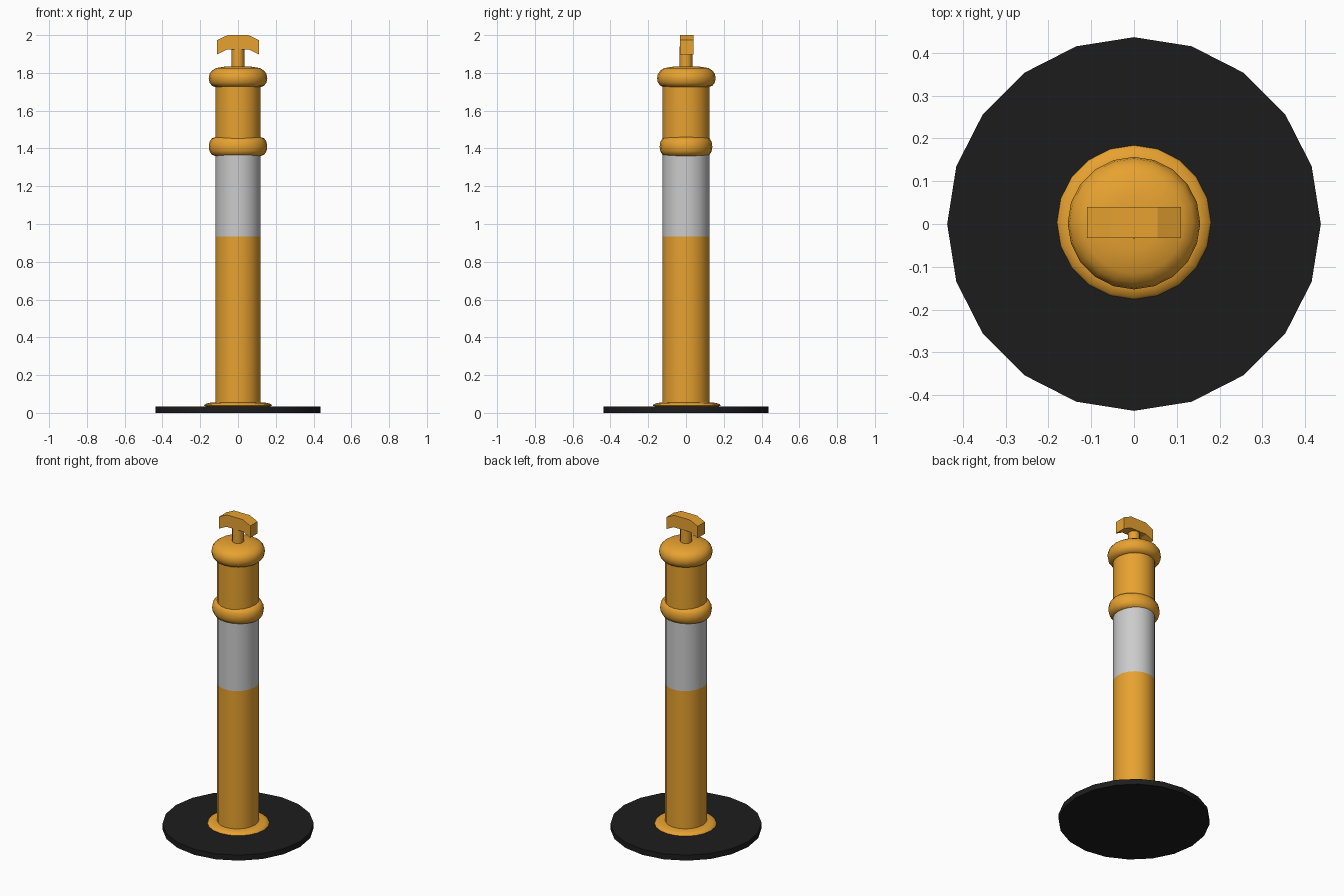
import bpy, bmesh, math

if "Cube" in bpy.data.objects:
    bpy.data.objects.remove(bpy.data.objects["Cube"])


def material(name, color):
    m = bpy.data.materials.new(name)
    m.diffuse_color = (*color, 1)
    m.use_nodes = True
    m.node_tree.nodes["Principled BSDF"].inputs["Base Color"].default_value = m.diffuse_color
    return m


ORANGE = material("orange", (0.80, 0.36, 0.03))
BLACK = material("black", (0.012, 0.012, 0.012))
WHITE = material("reflective_white", (0.68, 0.68, 0.68))


def finish(name, bm, mat, smooth=None):
    bmesh.ops.recalc_face_normals(bm, faces=bm.faces)
    me = bpy.data.meshes.new(name)
    bm.to_mesh(me)
    bm.free()
    me.materials.append(mat)
    ob = bpy.data.objects.new(name, me)
    bpy.context.collection.objects.link(ob)
    if smooth:
        bpy.ops.object.select_all(action='DESELECT')
        ob.select_set(True)
        bpy.context.view_layer.objects.active = ob
        bpy.ops.object.shade_smooth_by_angle(angle=math.radians(smooth))
    return ob


def lathe(name, profile, mat, sides=20, sy=1.0, y0=0.0, caps=(True, True), smooth=40):
    """Revolve (radius, z) points about z; sy squashes in y."""
    bm = bmesh.new()
    rings = []
    for r, z in profile:
        rings.append([bm.verts.new((r * math.cos(2 * math.pi * i / sides),
                                    y0 + sy * r * math.sin(2 * math.pi * i / sides), z))
                      for i in range(sides)])
    for a, b in zip(rings, rings[1:]):
        for i in range(sides):
            j = (i + 1) % sides
            bm.faces.new((a[i], a[j], b[j], b[i]))
    for ring, cap in zip((rings[0], rings[-1]), caps):
        if cap:
            bm.faces.new(ring)
    return finish(name, bm, mat, smooth)


# rubber base and the flange on it
lathe("base_disc", [(0.437, 0.0), (0.437, 0.035)], BLACK)
lathe("foot_flange", [(0.165, 0.033), (0.18, 0.038), (0.175, 0.046), (0.155, 0.053), (0.12, 0.056)],
      ORANGE, y0=0.004)

# tube sections
TUBE, SQ = 0.12, 1.03
lathe("lower_post", [(TUBE, 0.04), (TUBE, 0.935)], ORANGE, sy=SQ)
lathe("reflective_band", [(TUBE, 0.935), (TUBE, 1.365)], WHITE, sy=SQ, caps=(False, False))
lathe("upper_post", [(TUBE, 1.365), (TUBE, 1.76)], ORANGE, sy=SQ)

# rounded collar and cap
lathe("middle_collar", [(0.12, 1.36), (0.139, 1.367), (0.151, 1.385), (0.155, 1.41), (0.151, 1.435),
                        (0.139, 1.453), (0.12, 1.46)], ORANGE, sy=0.9)
lathe("top_cap", [(0.115, 1.724), (0.137, 1.731), (0.151, 1.749), (0.155, 1.772), (0.151, 1.794),
                  (0.139, 1.811), (0.118, 1.825), (0.06, 1.835)], ORANGE, y0=0.002)

# handle stem
lathe("handle_stem", [(0.034, 1.82), (0.034, 1.94)], ORANGE, sides=12)

# T-shaped grip: mirrored half profile extruded along y
half = [(0.055, 2.0), (0.11, 1.974), (0.11, 1.898), (0.06, 1.923)]
outline = half + [(-x, z) for x, z in reversed(half)]
bm = bmesh.new()
face = bm.faces.new([bm.verts.new((x, -0.033, z)) for x, z in outline])
ext = bmesh.ops.extrude_face_region(bm, geom=[face])
bmesh.ops.translate(bm, vec=(0, 0.073, 0),
                    verts=[v for v in ext["geom"] if isinstance(v, bmesh.types.BMVert)])
finish("handle_grip", bm, ORANGE)
